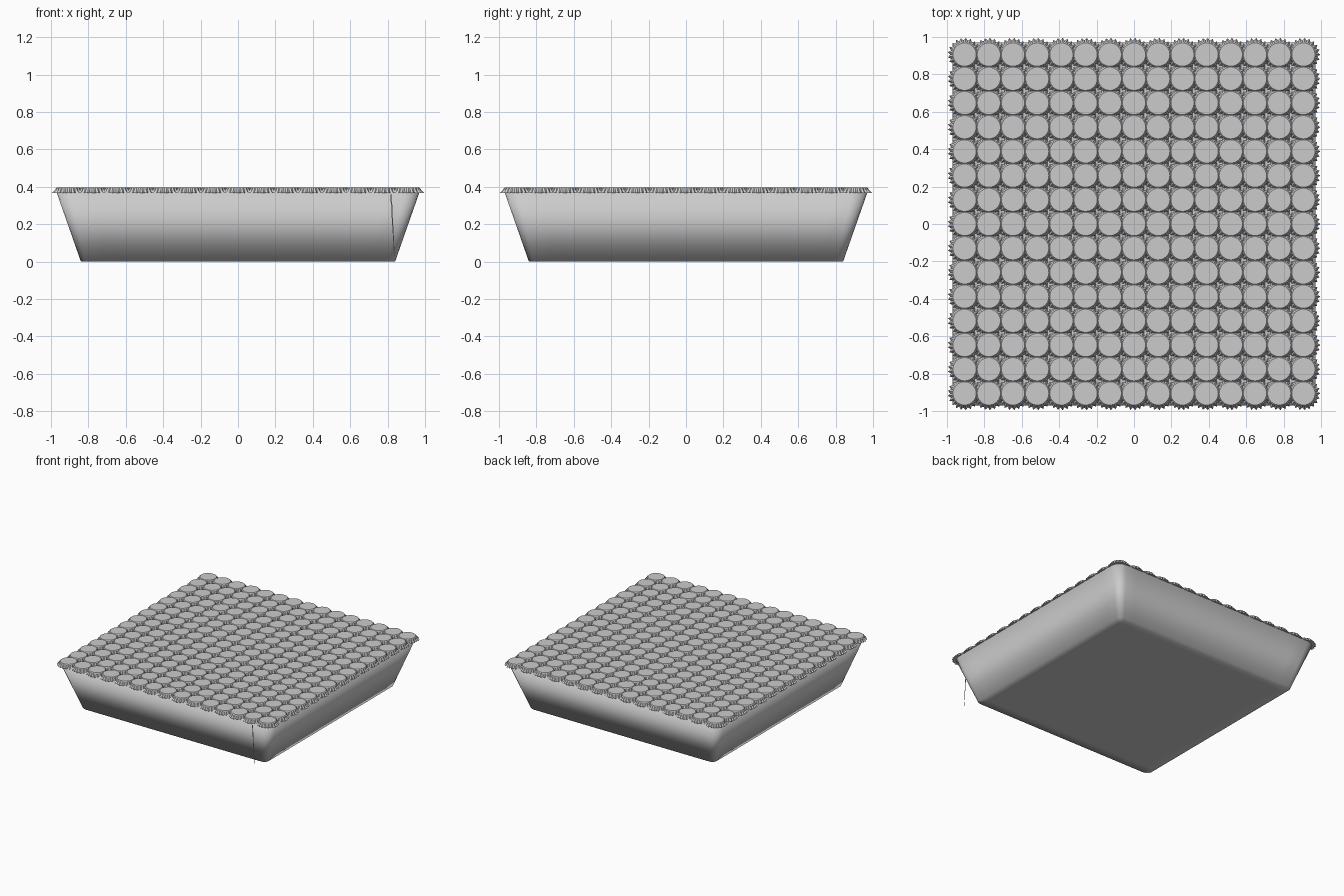
import bpy, bmesh
from math import cos, sin, pi

cube = bpy.data.objects.get("Cube")
if cube:
    bpy.data.objects.remove(cube, do_unlink=True)


def make_material(name, value):
    mat = bpy.data.materials.new(name)
    mat.use_nodes = True
    color = (value, value, value, 1)
    mat.diffuse_color = color
    mat.node_tree.nodes["Principled BSDF"].inputs["Base Color"].default_value = color
    return mat


grey = make_material("plain grey", 0.6)


def finish(bm, name):
    bmesh.ops.recalc_face_normals(bm, faces=bm.faces)
    mesh = bpy.data.meshes.new(name)
    bm.to_mesh(mesh)
    bm.free()
    mesh.materials.append(grey)
    return mesh


def place(name, mesh, location=(0, 0, 0)):
    obj = bpy.data.objects.new(name, mesh)
    obj.location = location
    bpy.context.collection.objects.link(obj)
    return obj


def bridge(bm, a, b):
    n = len(a)
    return [bm.faces.new((a[i], a[(i + 1) % n], b[(i + 1) % n], b[i])) for i in range(n)]


# Tray: flared body with softly rounded corners
def rounded_square(bm, half, radius, z):
    ring = []
    for corner in range(4):
        base = corner * pi / 2
        c, s = round(cos(base)), round(sin(base))
        flat = half - radius
        points = [(half, flat - 0.1)]
        points += [(flat + radius * cos(k * pi / 8), flat + radius * sin(k * pi / 8)) for k in range(5)]
        points += [(flat - 0.1, half)]
        ring += [bm.verts.new((x * c - y * s, x * s + y * c, z)) for x, y in points]
    return ring


bm = bmesh.new()
rings = [rounded_square(bm, *spec) for spec in (
    (0.76, 0.03, 0), (0.84, 0.04, 0), (0.97, 0.08, 0.37), (0.95, 0.07, 0.37))]
for lower, upper in zip(rings, rings[1:]):
    bridge(bm, lower, upper)
bm.faces.new(rings[0])
bm.faces.new(rings[-1])
for f in bm.faces:
    f.smooth = True
tray_mesh = finish(bm, "tray")
place("tray", tray_mesh)

# Crimped cap: flat round top with a flared, toothed skirt
TEETH = 21
SIDES = TEETH * 2
bm = bmesh.new()
rings = []
for radius, wave, z in ((0.062, 0, 0.03), (0.066, 0.001, 0.026),
                        (0.073, 0.004, 0.012), (0.083, 0.007, 0)):
    ring = []
    for i in range(SIDES):
        r = radius + wave * (-1) ** i
        a = 2 * pi * i / SIDES
        ring.append(bm.verts.new((r * cos(a), r * sin(a), z)))
    rings.append(ring)
for upper, lower in zip(rings, rings[1:]):
    bridge(bm, upper, lower)
bm.faces.new(rings[0])
bm.faces.new(rings[-1])
cap_mesh = finish(bm, "crimped_cap")

# Square field of overlapping caps
COUNT = 15
PITCH = 0.1294
middle = (COUNT - 1) / 2
for row in range(COUNT):
    for col in range(COUNT):
        place(f"cap_{row}_{col}", cap_mesh,
              ((col - middle) * PITCH, (row - middle) * PITCH, 0.367))

# Thin loose strip hanging in front of the tray
bm = bmesh.new()
bm.faces.new([bm.verts.new(p) for p in (
    (0.814, -0.98, 0.36), (0.822, -0.98, 0.36), (0.838, -0.98, 0.03), (0.835, -0.98, 0.03))])
place("hanging_strip", finish(bm, "hanging_strip"))
